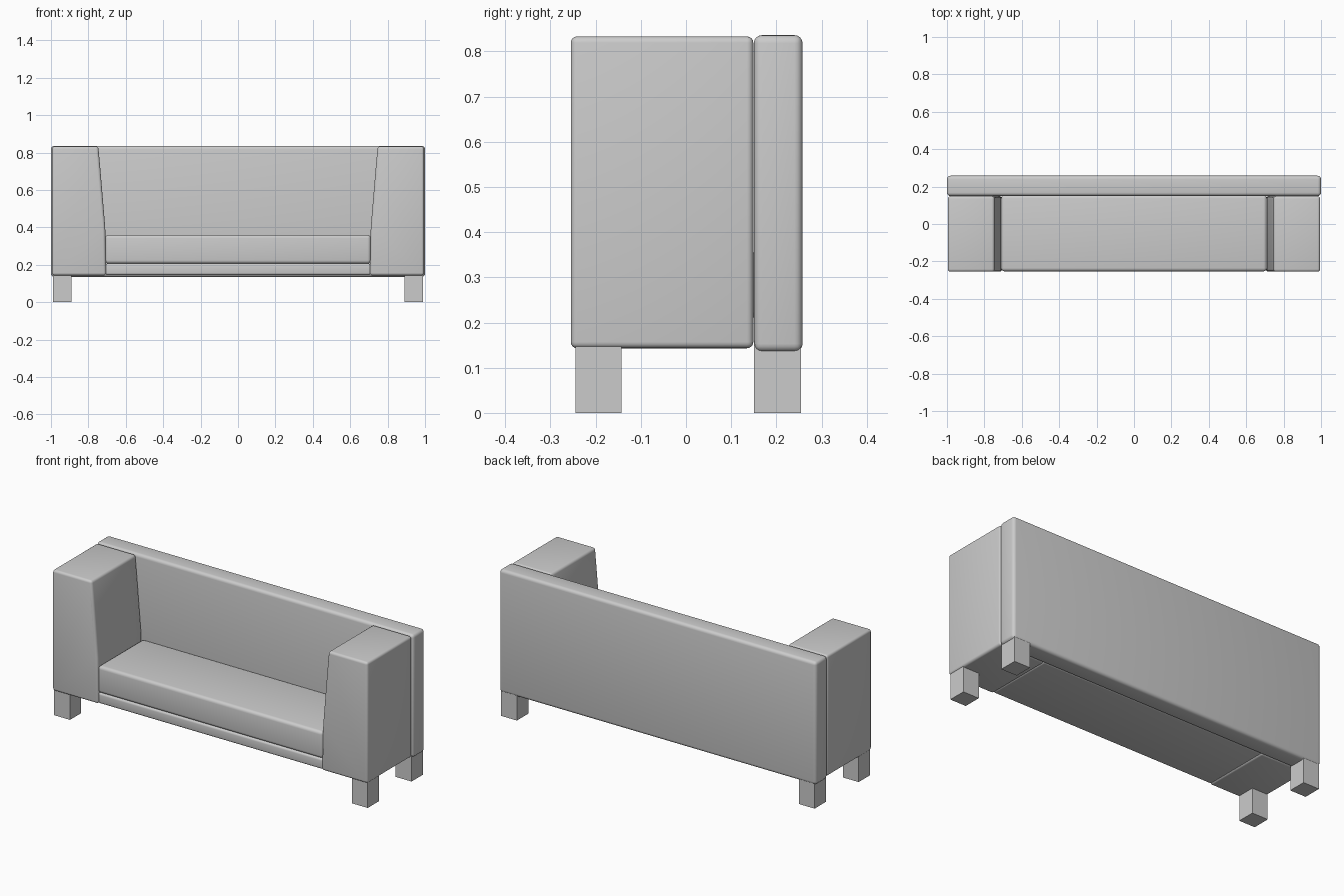
import bpy, bmesh
from mathutils import Vector

if "Cube" in bpy.data.objects:
    bpy.data.objects.remove(bpy.data.objects["Cube"])


def prism(name, profile, y0, y1, radius=0.0, flip=1):
    """Extrude an x-z profile from y0 to y1, then round its edges."""
    bm = bmesh.new()
    front = [bm.verts.new((x * flip, y0, z)) for x, z in profile]
    face = bm.faces.new(front)
    ext = bmesh.ops.extrude_face_region(bm, geom=[face])
    moved = [v for v in ext["geom"] if isinstance(v, bmesh.types.BMVert)]
    bmesh.ops.translate(bm, verts=moved, vec=Vector((0, y1 - y0, 0)))
    bmesh.ops.recalc_face_normals(bm, faces=bm.faces[:])
    if radius:
        edges = [e for e in bm.edges if e.calc_face_angle() > 0.5]
        bmesh.ops.bevel(bm, geom=edges, offset=radius, segments=4,
                        profile=0.5, affect='EDGES', clamp_overlap=True)
        bmesh.ops.recalc_face_normals(bm, faces=bm.faces[:])
    mesh = bpy.data.meshes.new(name)
    bm.to_mesh(mesh)
    bm.free()
    obj = bpy.data.objects.new(name, mesh)
    bpy.context.collection.objects.link(obj)
    if radius:
        bpy.ops.object.select_all(action='DESELECT')
        obj.select_set(True)
        bpy.context.view_layer.objects.active = obj
        bpy.ops.object.shade_smooth_by_angle(angle=0.7)
    return obj


def rect(x0, x1, z0, z1):
    return [(x0, z0), (x1, z0), (x1, z1), (x0, z1)]


# Full-width backrest panel
prism("backrest", rect(-1.0, 1.0, 0.135, 0.836), 0.15, 0.258, 0.018)

# Seat base and the cushion on top of it
prism("seat_base", rect(-0.71, 0.71, 0.145, 0.206), -0.25, 0.149, 0.012)
prism("seat_cushion", rect(-0.71, 0.71, 0.206, 0.36), -0.253, 0.155, 0.018)

# Arms with a sloping inner face
arm = [(0.705, 0.143), (0.995, 0.143), (0.995, 0.833), (0.747, 0.833),
       (0.735, 0.70), (0.71, 0.40)]
for side, s in (("right", 1), ("left", -1)):
    prism(side + "_arm", arm, -0.255, 0.149, 0.014, s)
    # Square block legs
    leg = rect(0.89, 0.99, 0.0, 0.16)
    prism(side + "_front_leg", leg, -0.244, -0.143, flip=s)
    prism(side + "_back_leg", leg, 0.151, 0.254, flip=s)
